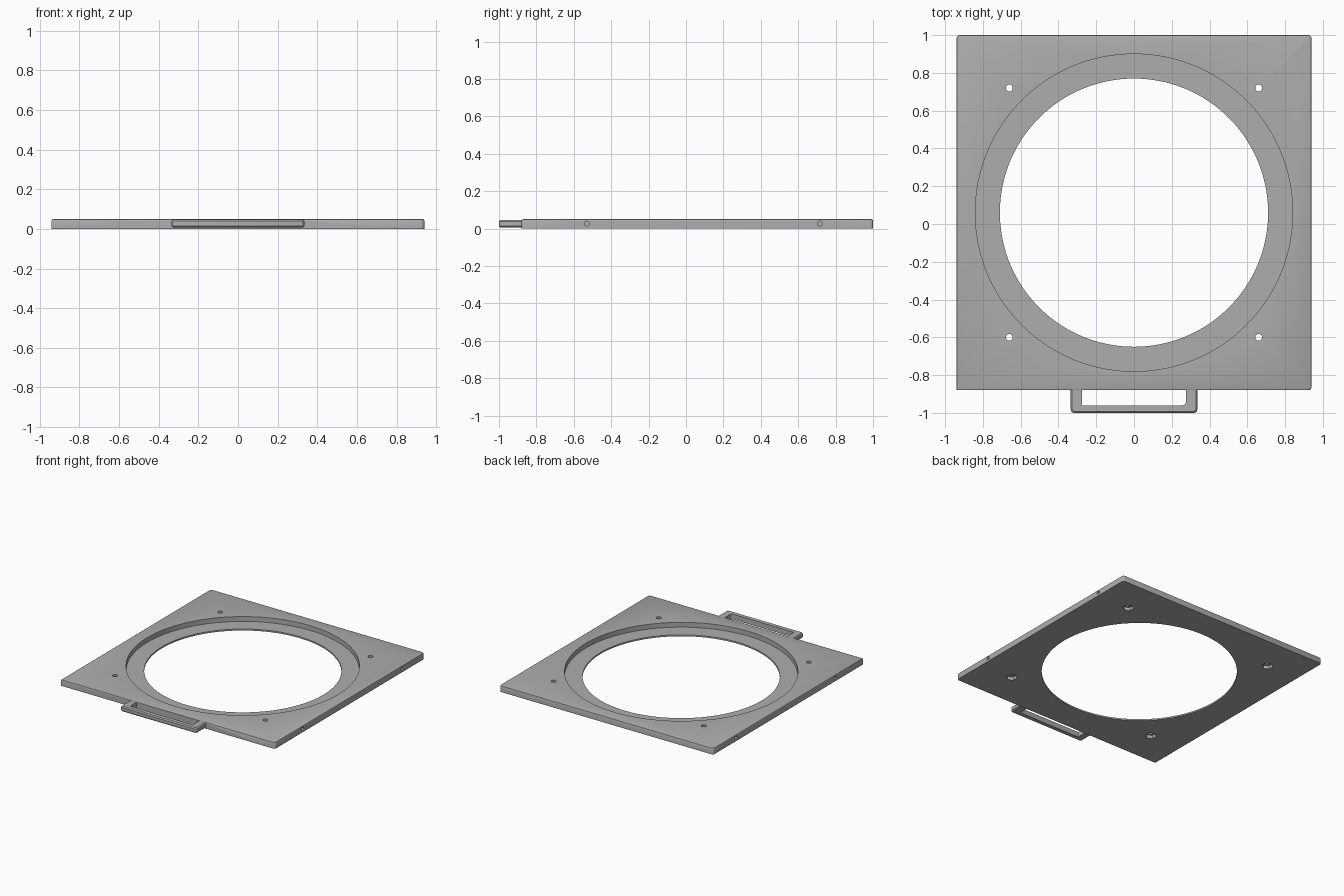
import bpy, bmesh
from mathutils import Matrix, Vector
from math import pi

cube = bpy.data.objects.get("Cube")
if cube:
    bpy.data.objects.remove(cube)

# One plain grey for everything
grey = bpy.data.materials.new("grey plastic")
grey.use_nodes = True
colour = (0.42, 0.42, 0.42, 1)
grey.diffuse_color = colour
grey.node_tree.nodes["Principled BSDF"].inputs["Base Color"].default_value = colour

THICK = 0.05
CENTRE_Y = 0.06
SCREW = 0.66


def finish(bm, name):
    mesh = bpy.data.meshes.new(name)
    bm.to_mesh(mesh)
    bm.free()
    mesh.materials.append(grey)
    obj = bpy.data.objects.new(name, mesh)
    bpy.context.collection.objects.link(obj)
    return obj


def bevel(bm, test, width, segments=1):
    edges = [e for e in bm.edges if test(e.verts[0].co, e.verts[1].co)]
    bmesh.ops.bevel(bm, geom=edges, offset=width, segments=segments,
                    profile=0.5, affect='EDGES')


def box(x0, x1, y0, y1, z0, z1):
    bm = bmesh.new()
    bmesh.ops.create_cube(bm, size=1)
    bmesh.ops.scale(bm, vec=(x1 - x0, y1 - y0, z1 - z0), verts=bm.verts)
    bmesh.ops.translate(bm, vec=((x0 + x1) / 2, (y0 + y1) / 2, (z0 + z1) / 2), verts=bm.verts)
    return bm


def cylinder(name, centre, radius, depth, sides=24, rotation=Matrix()):
    bm = bmesh.new()
    bmesh.ops.create_cone(bm, cap_ends=True, segments=sides, radius1=radius,
                          radius2=radius, depth=depth,
                          matrix=Matrix.Translation(Vector(centre)) @ rotation)
    return finish(bm, name)


def boolean(target, other, operation='DIFFERENCE'):
    mod = target.modifiers.new(other.name, 'BOOLEAN')
    mod.operation = operation
    mod.solver = 'EXACT'
    mod.object = other
    bpy.context.view_layer.objects.active = target
    bpy.ops.object.modifier_apply(modifier=mod.name)
    bpy.data.objects.remove(other)


def upright(a, b):
    return abs(a.z - b.z) > 0.01


# Square plate: three trimmed corners, softened top rim
bm = box(-0.94, 0.94, -0.88, 1, 0, THICK)
bevel(bm, lambda a, b: upright(a, b) and (a.x > 0 or a.y > 0), 0.018, 3)
bevel(bm, lambda a, b: min(a.z, b.z) > THICK - 0.001, 0.008, 2)
plate = finish(bm, "frame_plate")

# Handle loop at the front edge
bm = box(-0.335, 0.335, -1, -0.87, 0.006, 0.047)
bevel(bm, lambda a, b: upright(a, b) and a.y < -0.9, 0.018, 3)
bevel(bm, lambda a, b: not upright(a, b) and max(a.y, b.y) < -0.86
      and min(a.y, b.y) < -0.9, 0.008)
handle = finish(bm, "handle")
bm = box(-0.275, 0.275, -0.96, -0.88, -0.1, 0.1)
bevel(bm, lambda a, b: upright(a, b) and a.y < -0.9 and a.x > 0, 0.018, 3)
opening = finish(bm, "handle_opening")
boolean(handle, opening)
boolean(plate, handle, 'UNION')

# Round window with a stepped seat
boolean(plate, cylinder("seat_cutter", (0, CENTRE_Y, 0.062), 0.84, 0.1, 160))
boolean(plate, cylinder("window_cutter", (0, CENTRE_Y, 0), 0.71, 0.3, 160))

# Screw holes with hexagonal nut pockets beneath
for sx in (-1, 1):
    for sy in (-1, 1):
        spot = (sx * SCREW, CENTRE_Y + sy * SCREW, 0)
        boolean(plate, cylinder("screw_cutter", spot, 0.018, 0.3))
        boolean(plate, cylinder("nut_cutter", spot, 0.042, 0.05, 6))
    # Small holes in the side edges
    for y in (-0.53, 0.715):
        boolean(plate, cylinder("side_hole_cutter", (sx * 0.94, y, 0.027), 0.013, 0.14,
                                16, Matrix.Rotation(pi / 2, 4, 'Y')))

# Smooth round walls, crisp edges
bpy.ops.object.select_all(action='DESELECT')
plate.select_set(True)
bpy.context.view_layer.objects.active = plate
bpy.ops.object.shade_smooth_by_angle(angle=0.5)
